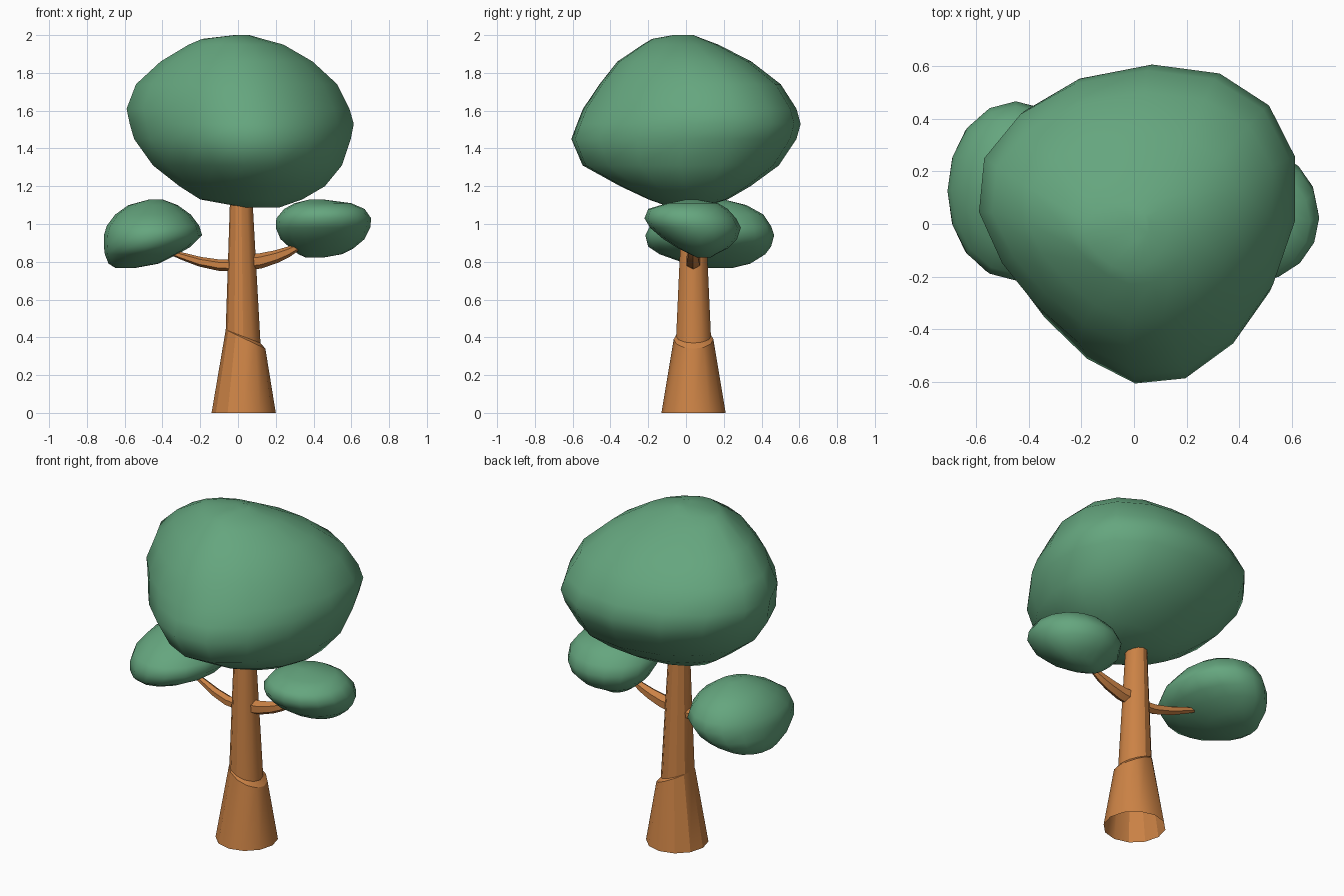
import bpy, bmesh, math
from mathutils import Vector


def material(name, rgb):
    m = bpy.data.materials.new(name)
    m.diffuse_color = (*rgb, 1)
    return m


GREEN = material("leaf green", (0.130, 0.380, 0.210))
BROWN = material("bark brown", (0.600, 0.225, 0.060))


def loft(name, rings, mat, cap_start=True, cap_end=True, angle=180):
    """Skin a list of equal-sized rings of points into one smooth object."""
    bm = bmesh.new()
    loops = [[bm.verts.new(p) for p in ring] for ring in rings]
    n = len(loops[0])
    for a, b in zip(loops, loops[1:]):
        for i in range(n):
            j = (i + 1) % n
            bm.faces.new((a[i], a[j], b[j], b[i]))
    if cap_start:
        bm.faces.new(loops[0][::-1])
    if cap_end:
        bm.faces.new(loops[-1])
    me = bpy.data.meshes.new(name)
    bm.to_mesh(me)
    bm.free()
    me.materials.append(mat)
    ob = bpy.data.objects.new(name, me)
    bpy.context.collection.objects.link(ob)
    bpy.ops.object.select_all(action='DESELECT')
    ob.select_set(True)
    bpy.context.view_layer.objects.active = ob
    bpy.ops.object.shade_smooth_by_angle(angle=math.radians(angle))
    return ob


def foliage(name, plan, levels):
    """Scale a unit plan outline to the extents (z, x0, x1, y0, y1) of each level."""
    rings = [[((x0 + x1) / 2 + (x1 - x0) / 2 * u, (y0 + y1) / 2 + (y1 - y0) / 2 * v, z)
              for u, v in plan] for z, x0, x1, y0, y1 in levels]
    return loft(name, rings, GREEN)


def circle(n):
    return [(math.cos(i * math.tau / n), math.sin(i * math.tau / n)) for i in range(n)]


# Main crown: rounded, tapering towards the front
outline = [(0.61, 0.0), (0.61, 0.25), (0.51, 0.45), (0.32, 0.575), (0.06, 0.61),
           (-0.22, 0.555), (-0.43, 0.43), (-0.57, 0.25), (-0.59, 0.03), (-0.5, -0.18),
           (-0.37, -0.35), (-0.2, -0.51), (-0.01, -0.605), (0.19, -0.585),
           (0.38, -0.45), (0.525, -0.25)]
crown_plan = [((x - 0.01) / 0.6, y / 0.608) for x, y in outline]
foliage("crown", crown_plan, [
    (1.088, 0.03, 0.22, -0.08, 0.08), (1.13, -0.20, 0.34, -0.20, 0.22),
    (1.20, -0.31, 0.46, -0.35, 0.34), (1.31, -0.45, 0.55, -0.55, 0.49),
    (1.45, -0.55, 0.597, -0.61, 0.583), (1.53, -0.573, 0.613, -0.58, 0.605),
    (1.61, -0.59, 0.59, -0.548, 0.583), (1.74, -0.54, 0.525, -0.46, 0.50),
    (1.86, -0.41, 0.395, -0.365, 0.345), (1.95, -0.26, 0.24, -0.23, 0.17),
    (1.98, -0.19, 0.13, -0.18, 0.09), (2.0, -0.02, 0.06, -0.07, 0.04)])

# Side leaf clumps
foliage("left_clump", circle(16), [
    (0.768, -0.65, -0.54, 0.10, 0.25), (0.79, -0.685, -0.42, 0.0, 0.34),
    (0.84, -0.705, -0.32, -0.14, 0.42), (0.88, -0.71, -0.25, -0.20, 0.45),
    (0.94, -0.71, -0.19, -0.215, 0.467), (0.99, -0.695, -0.205, -0.19, 0.45),
    (1.05, -0.65, -0.25, -0.10, 0.41), (1.10, -0.58, -0.32, 0.0, 0.32),
    (1.13, -0.47, -0.40, 0.10, 0.20)])
foliage("right_clump", circle(16), [
    (0.822, 0.36, 0.45, 0.06, 0.13), (0.84, 0.32, 0.55, 0.02, 0.16),
    (0.87, 0.28, 0.61, -0.04, 0.22), (0.92, 0.225, 0.67, -0.12, 0.27),
    (0.98, 0.20, 0.70, -0.19, 0.29), (1.03, 0.203, 0.705, -0.22, 0.265),
    (1.08, 0.245, 0.67, -0.20, 0.22), (1.11, 0.30, 0.60, -0.10, 0.17),
    (1.13, 0.38, 0.45, 0.0, 0.06)])

# Trunk: flared base with a slanted lip, open underneath (x, z, radius, slant)
trunk = [(0.03, 0.0, 0.17, 0.0), (0.04, 0.39, 0.105, 0.05),
         (0.027, 0.405, 0.092, 0.035), (0.017, 1.14, 0.059, 0.0)]
loft("trunk", [[(x + r * u, 0.04 + r * v, z - s * u) for u, v in circle(12)]
               for x, z, r, s in trunk], BROWN, cap_start=False, angle=30)


def branch(name, path):
    """Six-sided tapering tube along (x, y, z, radius) points."""
    pts = [Vector(p[:3]) for p in path]
    rings = []
    for i, p in enumerate(pts):
        d = (pts[min(i + 1, len(pts) - 1)] - pts[max(i - 1, 0)]).normalized()
        side = d.cross(Vector((0, 0, 1))).normalized()
        up = side.cross(d)
        # order keeps the faces pointing outward
        rings.append([p + path[i][3] * (v * side - u * up) for u, v in circle(6)][::-1])
    ob = loft(name, rings, BROWN, angle=50)
    bm = bmesh.new()
    bm.from_mesh(ob.data)
    bmesh.ops.recalc_face_normals(bm, faces=bm.faces)
    bm.to_mesh(ob.data)
    bm.free()


# Branches carrying the clumps
branch("left_branch", [(0.0, 0.04, 0.78, 0.032), (-0.10, 0.05, 0.782, 0.030),
                       (-0.20, 0.07, 0.80, 0.026), (-0.29, 0.09, 0.828, 0.020),
                       (-0.35, 0.10, 0.848, 0.014)])
branch("right_branch", [(0.03, 0.04, 0.795, 0.045), (0.12, 0.037, 0.805, 0.040),
                        (0.20, 0.037, 0.827, 0.034), (0.26, 0.037, 0.85, 0.028),
                        (0.32, 0.037, 0.88, 0.018)])
